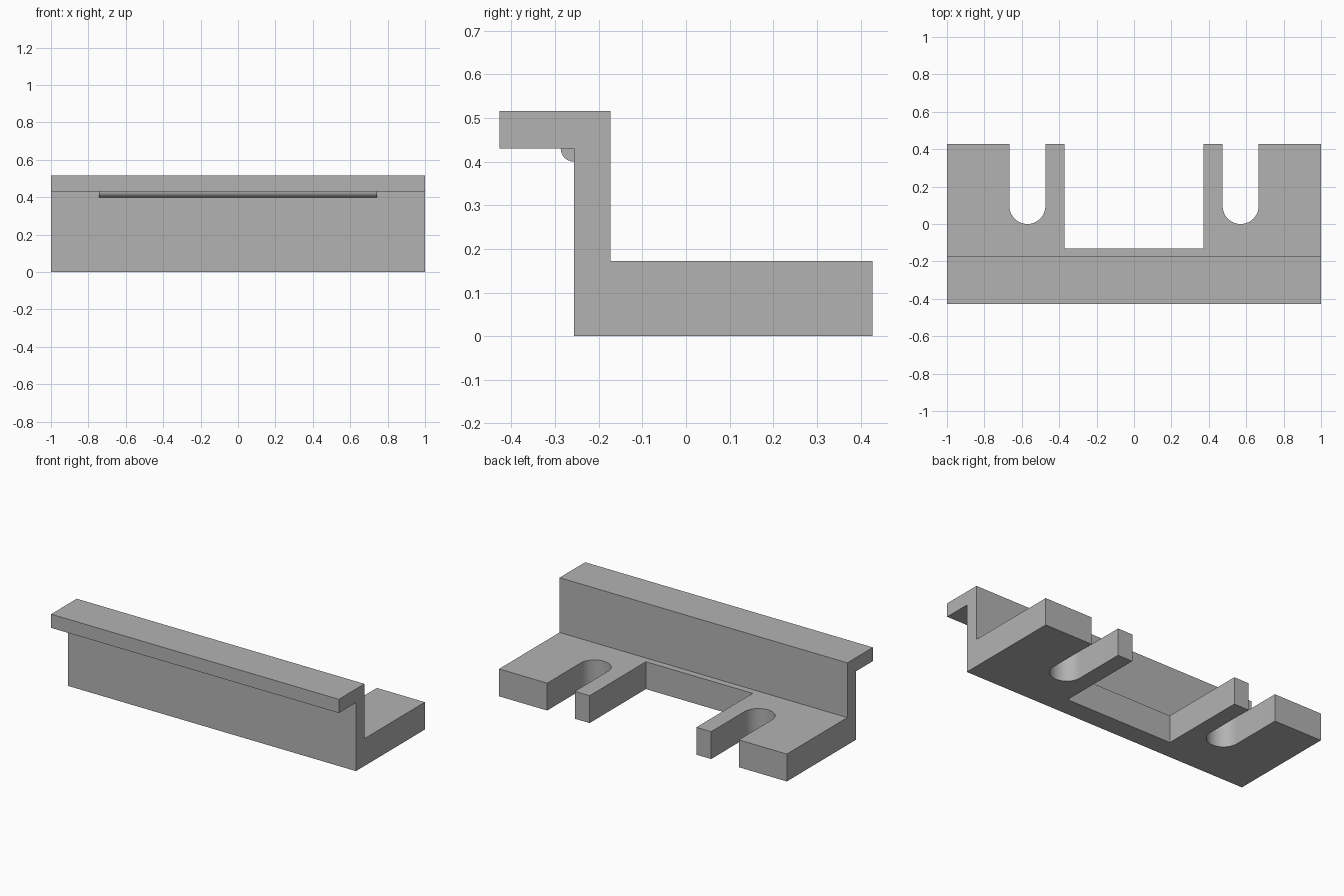
import bpy
import bmesh
from math import pi, cos, sin, radians
from mathutils import Vector

cube = bpy.data.objects.get("Cube")
if cube:
    bpy.data.objects.remove(cube, do_unlink=True)

# Main dimensions
BACK, LIP_FRONT = 0.427, -0.427
WALL_FRONT, WALL_BACK = -0.257, -0.173
BASE_TOP, LIP_BOTTOM, TOP = 0.172, 0.43, 0.516
SLOT_X, SLOT_R = 0.57, 0.096

grey = bpy.data.materials.new("plain grey")
grey.use_nodes = True
colour = (0.45, 0.45, 0.45, 1)
grey.diffuse_color = colour
grey.node_tree.nodes["Principled BSDF"].inputs["Base Color"].default_value = colour


def prism(name, points, offset):
    """Extrude a closed outline of 3D points by an offset."""
    bm = bmesh.new()
    face = bm.faces.new([bm.verts.new(p) for p in points])
    result = bmesh.ops.extrude_face_region(bm, geom=[face], use_keep_orig=True)
    moved = [g for g in result["geom"] if isinstance(g, bmesh.types.BMVert)]
    bmesh.ops.translate(bm, verts=moved, vec=Vector(offset))
    bmesh.ops.recalc_face_normals(bm, faces=bm.faces)
    mesh = bpy.data.meshes.new(name)
    bm.to_mesh(mesh)
    bm.free()
    mesh.materials.append(grey)
    obj = bpy.data.objects.new(name, mesh)
    bpy.context.collection.objects.link(obj)
    return obj


def activate(obj):
    bpy.ops.object.select_all(action="DESELECT")
    obj.select_set(True)
    bpy.context.view_layer.objects.active = obj


def cut(target, cutter):
    cutter.hide_render = True
    mod = target.modifiers.new("cut", "BOOLEAN")
    mod.operation = "DIFFERENCE"
    mod.solver = "EXACT"
    mod.object = cutter
    activate(target)
    bpy.ops.object.modifier_apply(modifier=mod.name)
    bpy.data.objects.remove(cutter, do_unlink=True)


# Bracket: stepped section of base, wall and lip, swept across the width
section = [(WALL_FRONT, 0), (BACK, 0), (BACK, BASE_TOP), (WALL_BACK, BASE_TOP),
           (WALL_BACK, TOP), (LIP_FRONT, TOP), (LIP_FRONT, LIP_BOTTOM),
           (WALL_FRONT, LIP_BOTTOM)]
bracket = prism("bracket", [(-1, y, z) for y, z in section], (2, 0, 0))

# Wide notch in the back of the base
notch = [(-0.371, -0.132), (0.371, -0.132), (0.371, 0.6), (-0.371, 0.6)]
cut(bracket, prism("notch_cutter", [(x, y, -0.1) for x, y in notch], (0, 0, 0.4)))

# Round-ended bolt slots, one per side
for side in (-1, 1):
    arc = [pi + pi * i / 32 for i in range(33)]
    outline = [(side * SLOT_X + SLOT_R * cos(a), SLOT_R + SLOT_R * sin(a)) for a in arc]
    outline += [(side * SLOT_X + SLOT_R, 0.6), (side * SLOT_X - SLOT_R, 0.6)]
    cut(bracket, prism("slot_cutter", [(x, y, -0.1) for x, y in outline], (0, 0, 0.4)))

# Quarter-round bead in the corner under the lip
HALF, R = 0.743, 0.03
quarter = [(-HALF, WALL_FRONT, LIP_BOTTOM)]
for i in range(13):
    a = pi + pi / 2 * i / 12
    quarter.append((-HALF, WALL_FRONT + R * cos(a), LIP_BOTTOM + R * sin(a)))
bead = prism("corner_bead", quarter, (2 * HALF, 0, 0))

for part in (bracket, bead):
    activate(part)
    bpy.ops.object.shade_smooth_by_angle(angle=radians(30))
